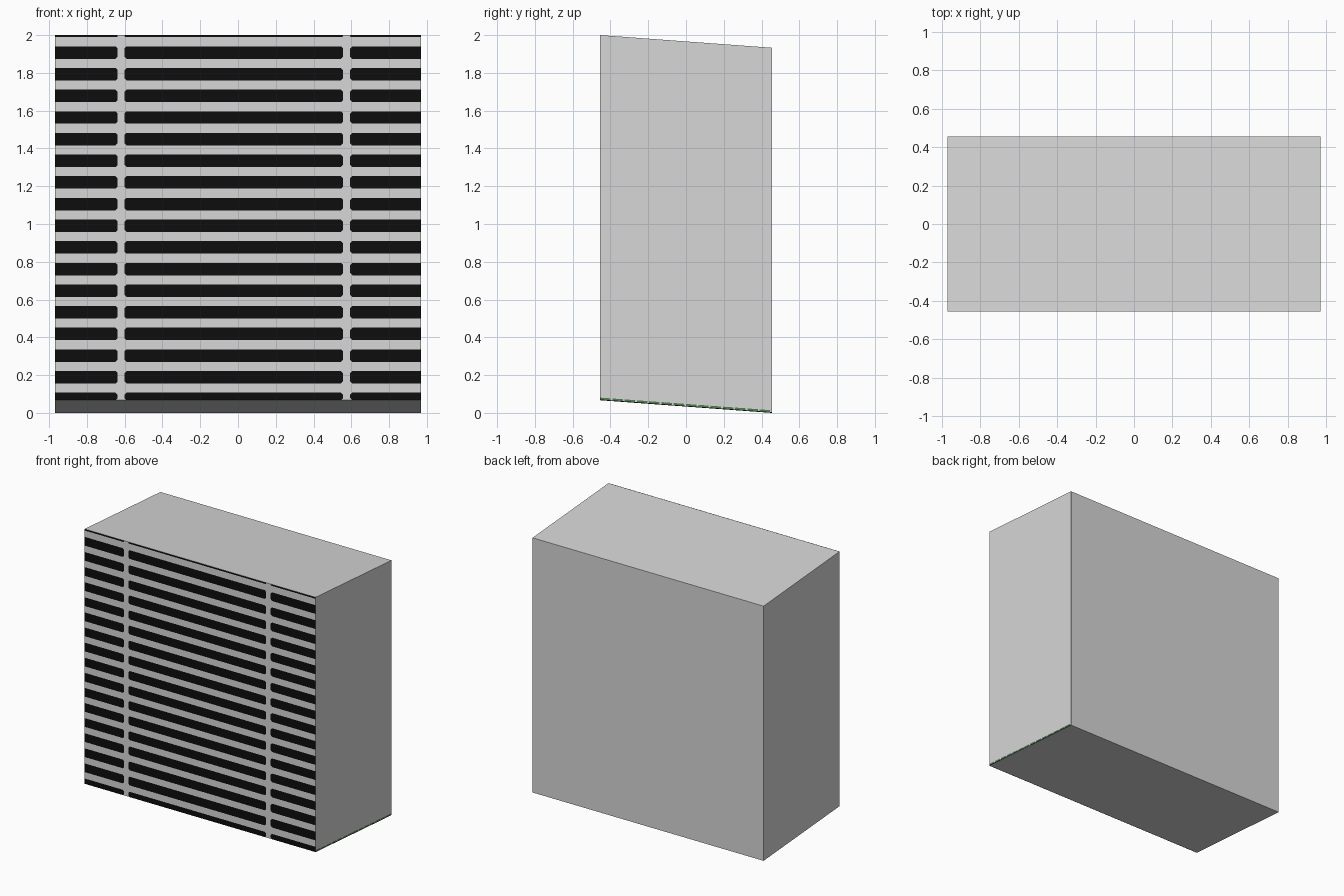
import bpy, bmesh

if "Cube" in bpy.data.objects:
    bpy.data.objects.remove(bpy.data.objects["Cube"])

X, Y = 0.97, 0.455          # half width, half depth
ZF, ZB, H = 0.067, 0.0, 1.933  # bottom at front / back, height


def material(name, rgb):
    m = bpy.data.materials.new(name)
    m.diffuse_color = (*rgb, 1)
    m.use_nodes = True
    m.node_tree.nodes["Principled BSDF"].inputs["Base Color"].default_value = m.diffuse_color
    return m


def make(name, polys, mat):
    bm = bmesh.new()
    for p in polys:
        bm.faces.new([bm.verts.new(v) for v in p])
    bmesh.ops.remove_doubles(bm, verts=bm.verts, dist=1e-5)
    me = bpy.data.meshes.new(name)
    bm.to_mesh(me)
    bm.free()
    me.materials.append(mat)
    ob = bpy.data.objects.new(name, me)
    bpy.context.collection.objects.link(ob)
    return ob


grey = material("light_grey", (0.68, 0.68, 0.68))
black = material("black", (0.004, 0.004, 0.004))
green = material("dull_green", (0.08, 0.2, 0.08))


def floor_z(y):
    return ZF + (ZB - ZF) * (y + Y) / (2 * Y)


# Sheared block: the top and the underside slope down to the back
profile = [(-Y, ZF), (Y, ZB), (Y, ZB + H), (-Y, ZF + H)]
faces = [[(X, y, z) for y, z in profile],
         [(-X, y, z) for y, z in reversed(profile)]]
for (y0, z0), (y1, z1) in zip(profile, profile[1:] + profile[:1]):
    faces.append([(X, y1, z1), (X, y0, z0), (-X, y0, z0), (-X, y1, z1)])
make("cabinet_body", faces, grey)

# Dark grille slots, in three columns, with clipped corners at the posts
columns = [(-X, -0.637, 0, 1), (-0.601, 0.556, 1, 1), (0.594, X, 1, 0)]
slots = []
for i in range(18):
    lo = max(0.041 + 0.1146 * i, ZF)
    hi = min(0.107 + 0.1146 * i, ZF + H)
    c = min(0.011, (hi - lo) / 3)
    for a, b, ca, cb in columns:
        p = [(a + c, lo), (b - c, lo)] if ca and cb else [(a + c * ca, lo), (b - c * cb, lo)]
        if cb:
            p += [(b, lo + c), (b, hi - c)]
        p.append((b - c * cb, hi))
        p.append((a + c * ca, hi))
        if ca:
            p += [(a, hi - c), (a, lo + c)]
        slots.append([(x, -Y - 0.001, z) for x, z in p])
make("grille_slots", slots, black)


# Thin edging along the bottom of the right side
def edge_strip(y0, y1, lo, hi):
    x = X + 0.001
    return [(x, y0, floor_z(y0) + lo), (x, y1, floor_z(y1) + lo),
            (x, y1, floor_z(y1) + hi), (x, y0, floor_z(y0) + hi)]


n = 14
step = 2 * Y / n
make("edge_dashes", [edge_strip(-Y + i * step, -Y + (i + 0.85) * step, 0.004, 0.014)
                     for i in range(n)], green)
make("edge_line", [edge_strip(-Y, Y, 0, 0.004)], black)

# Thin dark line on the back right corner
make("corner_line", [[(X, Y + 0.001, ZB), (X - 0.005, Y + 0.001, ZB),
                      (X - 0.005, Y + 0.001, ZB + H), (X, Y + 0.001, ZB + H)]], green)
